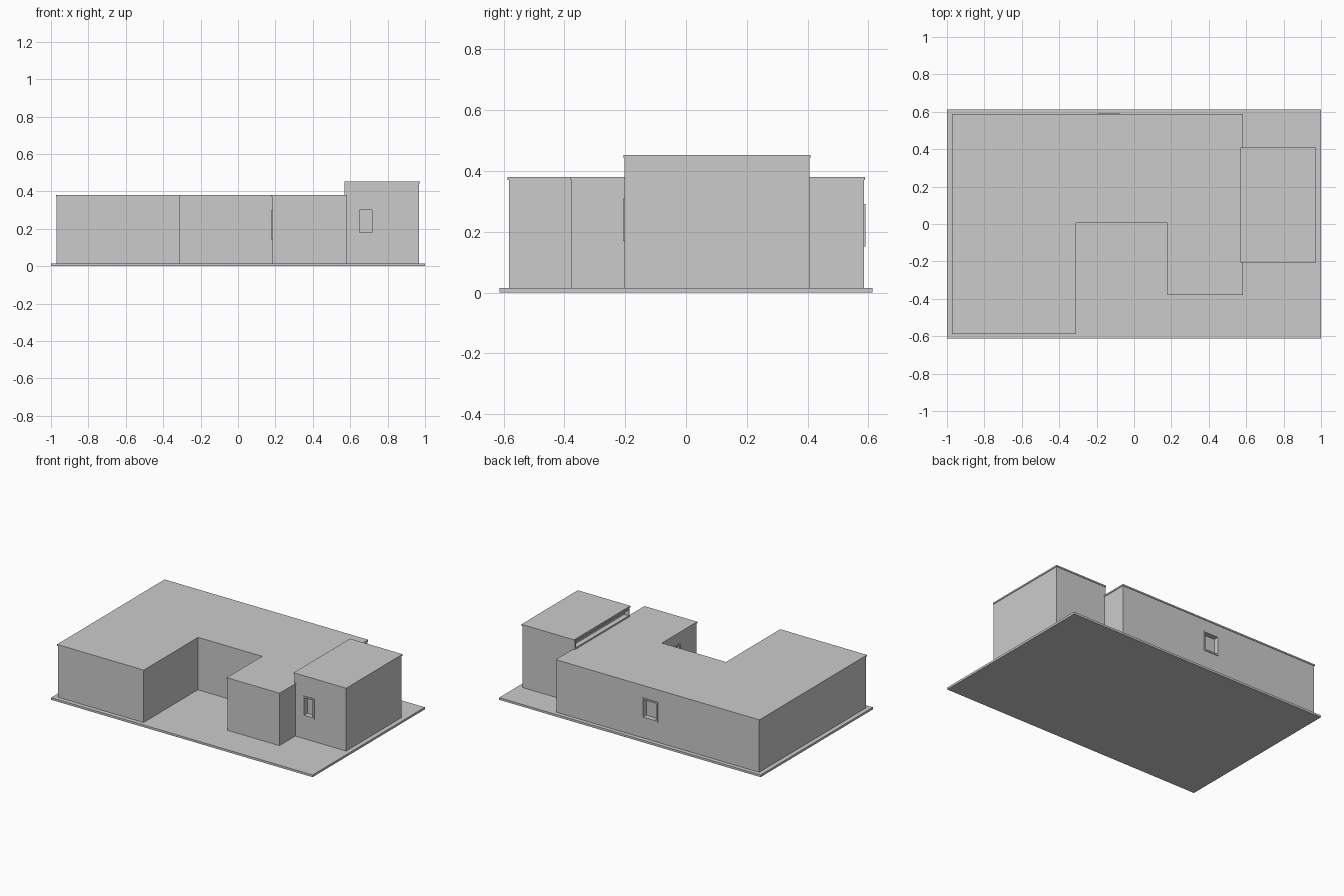
import bpy
import bmesh
from mathutils import Vector

cube = bpy.data.objects.get("Cube")
if cube:
    bpy.data.objects.remove(cube, do_unlink=True)

# Single plain colour
grey = bpy.data.materials.new("light grey")
grey.use_nodes = True
COLOUR = (0.6, 0.6, 0.6, 1)
grey.diffuse_color = COLOUR
grey.node_tree.nodes["Principled BSDF"].inputs["Base Color"].default_value = COLOUR


def finish(name, bm):
    bmesh.ops.recalc_face_normals(bm, faces=bm.faces)
    mesh = bpy.data.meshes.new(name)
    bm.to_mesh(mesh)
    bm.free()
    mesh.materials.append(grey)
    obj = bpy.data.objects.new(name, mesh)
    bpy.context.collection.objects.link(obj)
    return obj


def extrude_outline(name, outline, z0, z1):
    bm = bmesh.new()
    face = bm.faces.new([bm.verts.new((x, y, z0)) for x, y in outline])
    top = bmesh.ops.extrude_face_region(bm, geom=[face])["geom"]
    verts = [v for v in top if isinstance(v, bmesh.types.BMVert)]
    bmesh.ops.translate(bm, verts=verts, vec=(0, 0, z1 - z0))
    return finish(name, bm)


def rectangle(x0, x1, y0, y1):
    return [(x0, y0), (x1, y0), (x1, y1), (x0, y1)]


def grow(outline, d):
    """Offset a counter-clockwise right-angled outline outwards."""
    result = []
    for i, p in enumerate(outline):
        p = Vector(p)
        a = (p - Vector(outline[i - 1])).normalized()
        b = (Vector(outline[(i + 1) % len(outline)]) - p).normalized()
        result.append(p + d * Vector((a.y + b.y, -a.x - b.x)))
    return result


def block(name, outline, height):
    """Walls with a thin overhanging roof."""
    walls = extrude_outline(name + "_walls", outline, SLAB, height - LIP)
    extrude_outline(name + "_roof", grow(outline, 0.004), height - LIP, height)
    return walls


def window(name, walls, axis, centre, width, height, side, border=0.01, depth=0.03):
    """Recess cut into the wall, with a slightly proud frame around it."""
    across = 1 - axis

    def box(part, u0, u1, v0, v1, inner, outer):
        lo, hi = [0, 0], [0, 0]
        lo[axis], hi[axis] = sorted((centre[axis] + side * inner, centre[axis] + side * outer))
        lo[across], hi[across] = centre[across] + u0, centre[across] + u1
        return extrude_outline(part, rectangle(lo[0], hi[0], lo[1], hi[1]),
                               centre[2] + v0, centre[2] + v1)

    w, h = width / 2, height / 2
    cutter = box(name + "_cutter", border - w, w - border, border - h, h - border, -depth, 0.02)
    cutter.hide_render = True
    cutter.hide_set(True)
    cut = walls.modifiers.new(name, 'BOOLEAN')
    cut.operation = 'DIFFERENCE'
    cut.solver = 'EXACT'
    cut.object = cutter
    bpy.context.view_layer.objects.active = walls
    bpy.ops.object.modifier_apply(modifier=cut.name)
    bpy.data.objects.remove(cutter, do_unlink=True)
    for end, s in (("right", -1), ("left", 1)):
        u0, u1 = sorted((s * w, s * (w - border)))
        box(f"{name}_{end}_jamb", u0, u1, -h, h, -0.002, 0.005)
    for end, s in (("sill", -1), ("head", 1)):
        v0, v1 = sorted((s * h, s * (h - border)))
        box(f"{name}_{end}", border - w, w - border, v0, v1, -0.002, 0.005)


SLAB, LIP = 0.015, 0.01

# Ground slab
extrude_outline("ground_slab", rectangle(-1, 1, -0.613, 0.613), 0, SLAB)

# Main house around the courtyard
main = block("main_house", [
    (-0.97, -0.583), (-0.314, -0.583), (-0.314, 0.01), (0.184, 0.01),
    (0.184, -0.376), (0.58, -0.376), (0.58, 0.585), (-0.97, 0.585)], 0.38)

# Taller side block
tower = block("tall_block", rectangle(0.574, 0.968, -0.202, 0.406), 0.452)

# Windows
window("back_window", main, 1, (-0.135, 0.585, 0.222), 0.12, 0.14, 1)
window("courtyard_window", main, 0, (0.184, -0.135, 0.22), 0.12, 0.16, -1)
window("front_window", tower, 1, (0.683, -0.202, 0.24), 0.085, 0.14, -1)
window("clerestory_window", tower, 0, (0.574, 0.102, 0.411), 0.6, 0.06, -1)
